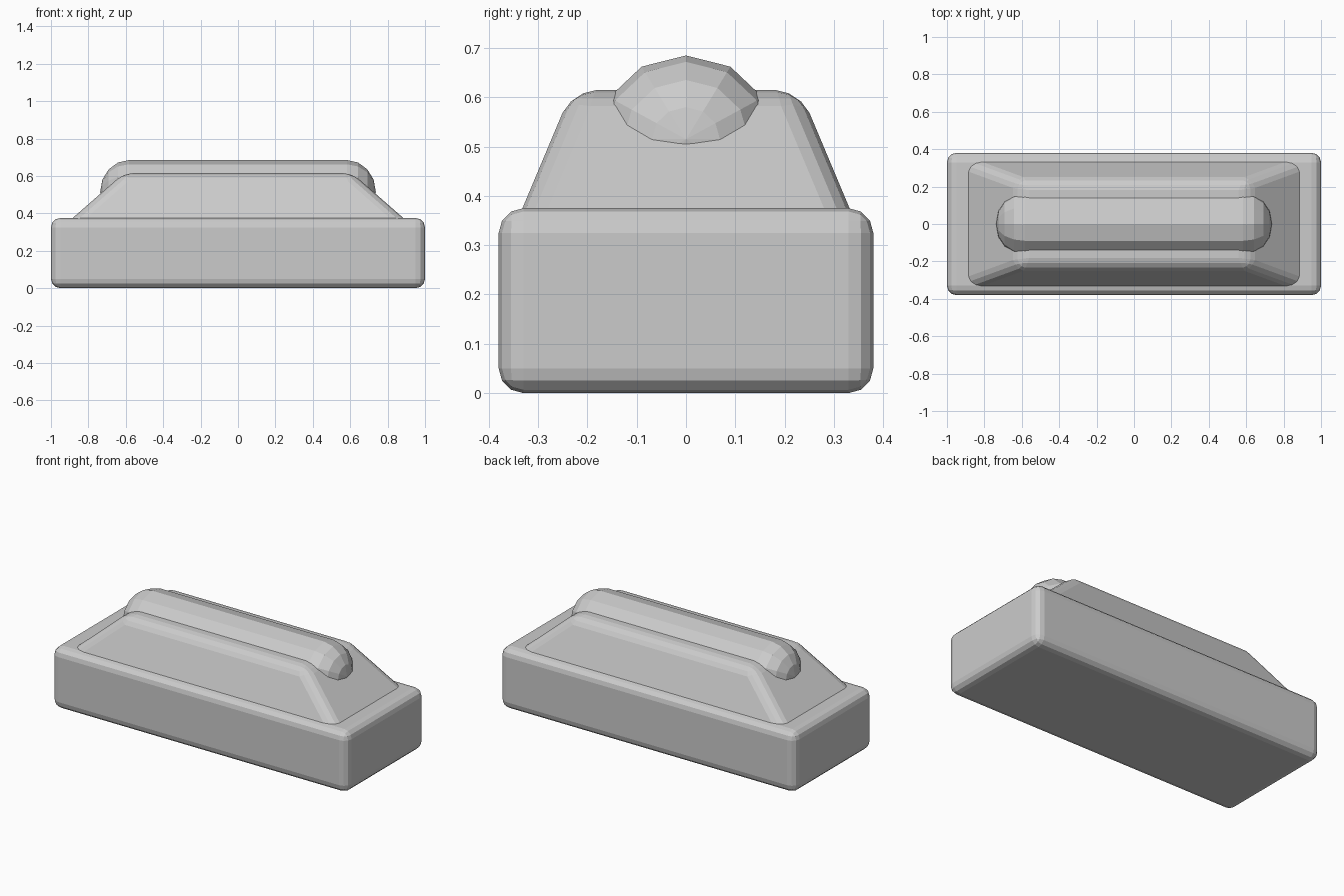
import bpy, bmesh
from math import sin, cos, pi

if "Cube" in bpy.data.objects:
    bpy.data.objects.remove(bpy.data.objects["Cube"])


def finish(bm, name):
    bmesh.ops.recalc_face_normals(bm, faces=bm.faces)
    mesh = bpy.data.meshes.new(name)
    bm.to_mesh(mesh)
    bm.free()
    obj = bpy.data.objects.new(name, mesh)
    bpy.context.collection.objects.link(obj)
    return obj


def tapered_block(name, bottom, top, bevel):
    """Block between two centred rectangles (half x, half y, z), edges rounded."""
    bm = bmesh.new()
    bmesh.ops.create_cube(bm, size=2)
    for v in bm.verts:
        hx, hy, z = top if v.co.z > 0 else bottom
        v.co = (v.co.x * hx, v.co.y * hy, z)
    obj = finish(bm, name)
    mod = obj.modifiers.new("rounding", 'BEVEL')
    mod.width = bevel
    mod.segments = 3
    mod.limit_method = 'NONE'
    return obj


def capsule(name, half_length, cap, ry, rz, zc, sides=12, steps=4):
    """Faceted tube along x with rounded ends."""
    half = [(half_length - cap + cap * sin(a), cos(a))
            for a in (i * pi / 2 / steps for i in range(steps))]
    stations = [(-x, s) for x, s in reversed(half)] + half
    bm = bmesh.new()
    rings = [[bm.verts.new((x, ry * s * sin(2 * pi * k / sides),
                            zc + rz * s * cos(2 * pi * k / sides)))
              for k in range(sides)] for x, s in stations]
    for a, b in zip(rings, rings[1:]):
        for k in range(sides):
            n = (k + 1) % sides
            bm.faces.new((a[k], a[n], b[n], b[k]))
    for ring, x in ((rings[0], -half_length), (rings[-1], half_length)):
        tip = bm.verts.new((x, 0, zc))
        for k in range(sides):
            bm.faces.new((ring[k], ring[(k + 1) % sides], tip))
    return finish(bm, name)


# Rounded rectangular base
tapered_block("base", (1.0, 0.38, 0.0), (1.0, 0.38, 0.375), 0.05)

# Sloped upper body, sunk slightly into the base
tapered_block("upper_body", (0.947, 0.355, 0.32), (0.61, 0.231, 0.615), 0.05)

# Rounded bar half buried along the top
capsule("top_bar", 0.737, 0.155, 0.18, 0.17, 0.515)
